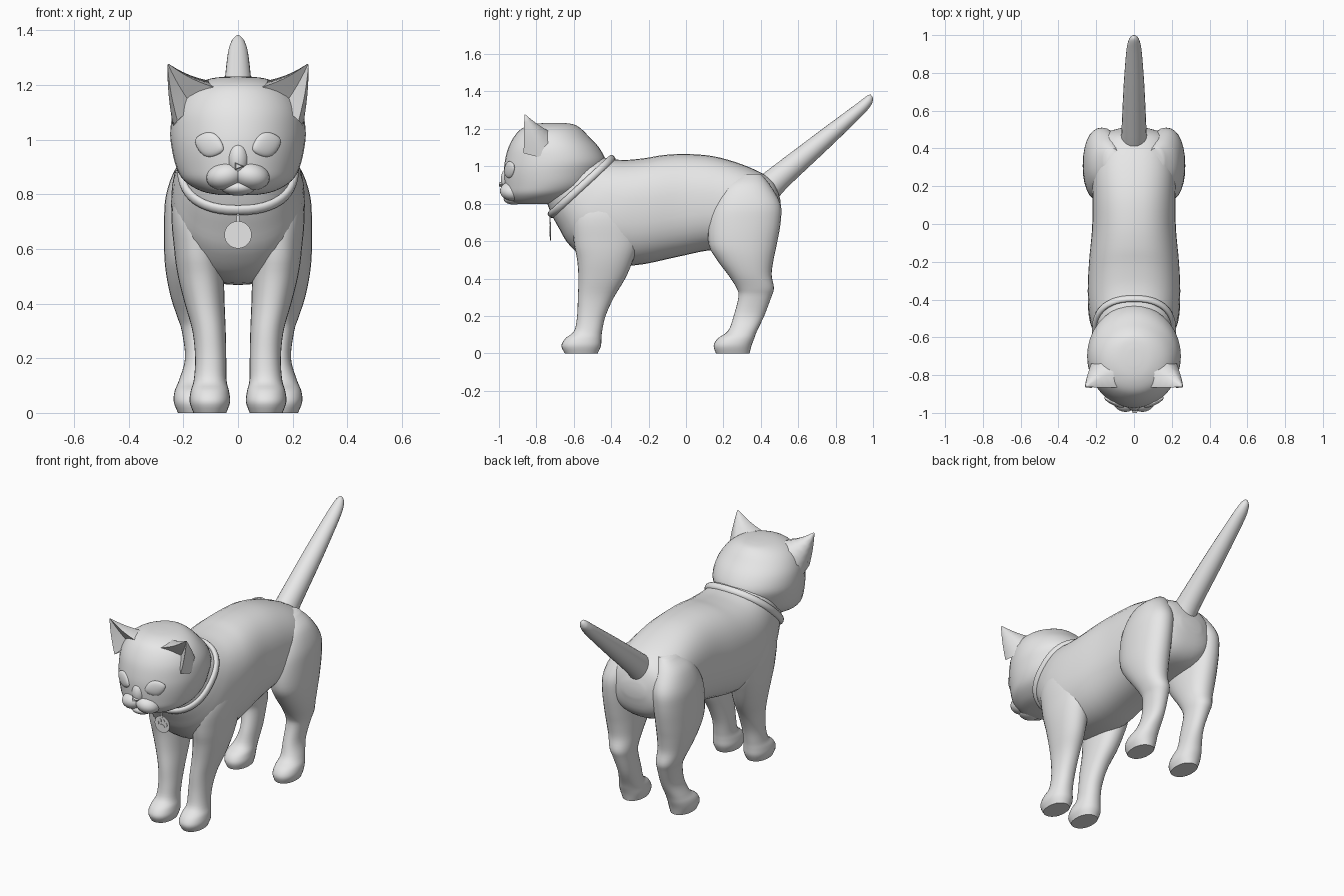
import bpy, bmesh, math
from mathutils import Vector, Matrix

grey = bpy.data.materials.new("plain_grey")
grey.diffuse_color = (0.8, 0.8, 0.8, 1)


def finish(name, bm, angle=50):
    bmesh.ops.recalc_face_normals(bm, faces=bm.faces)
    me = bpy.data.meshes.new(name)
    bm.to_mesh(me)
    bm.free()
    me.materials.append(grey)
    ob = bpy.data.objects.new(name, me)
    bpy.context.collection.objects.link(ob)
    bpy.ops.object.select_all(action='DESELECT')
    ob.select_set(True)
    bpy.context.view_layer.objects.active = ob
    bpy.ops.object.shade_smooth_by_angle(angle=math.radians(angle))
    return ob


def spline(rows, steps):
    """Smooth interpolation through rows of numbers."""
    out = []
    for i in range(len(rows) - 1):
        a, b = rows[max(i - 1, 0)], rows[i]
        c, d = rows[i + 1], rows[min(i + 2, len(rows) - 1)]
        for s in range(steps):
            t = s / steps
            out.append([0.5 * (2 * q + (r - p) * t + (2 * p - 5 * q + 4 * r - u) * t * t
                               + (3 * q - p - 3 * r + u) * t ** 3)
                        for p, q, r, u in zip(a, b, c, d)])
    return out + [list(rows[-1])]


def ring_point(row, ang, n):
    """Row: two opposite side-profile points (y, z), centre x, half width."""
    y1, z1, y2, z2, cx, w = row
    c, s = math.cos(ang), math.sin(ang)
    c = math.copysign(abs(c) ** (2 / n), c)
    s = math.copysign(abs(s) ** (2 / n), s)
    return Vector((cx + w * s, (y1 + y2) / 2 + c * (y1 - y2) / 2,
                   (z1 + z2) / 2 + c * (z1 - z2) / 2))


def bridge(bm, rings, closed=False):
    pairs = list(zip(rings, rings[1:]))
    if closed:
        pairs.append((rings[-1], rings[0]))
    for a, b in pairs:
        for i in range(len(a)):
            j = (i + 1) % len(a)
            bm.faces.new((a[i], a[j], b[j], b[i]))


def loft(name, rows, n=2.0, sides=28, steps=4):
    bm = bmesh.new()
    rings = [[bm.verts.new(ring_point(r, 2 * math.pi * i / sides, n)) for i in range(sides)]
             for r in spline(rows, steps)]
    bridge(bm, rings)
    bm.faces.new(rings[0])
    bm.faces.new(rings[-1])
    return finish(name, bm)


def ball(name, loc, size, rot=None, pinch=0.0):
    bm = bmesh.new()
    bmesh.ops.create_uvsphere(bm, u_segments=24, v_segments=14, radius=1)
    for v in bm.verts:
        v.co.z *= 1 - pinch * v.co.x ** 2
        v.co = Vector(a * b for a, b in zip(v.co, size))
    bm.transform(Matrix.Translation(loc) @ (rot or Matrix()))
    return finish(name, bm)


# Torso, from rump to neck
loft("torso", [
    (0.505, 0.82, 0.51, 0.74, 0, 0.07), (0.475, 0.905, 0.485, 0.64, 0, 0.155),
    (0.42, 0.955, 0.42, 0.58, 0, 0.20), (0.30, 1.01, 0.30, 0.56, 0, 0.222),
    (0.15, 1.053, 0.12, 0.55, 0, 0.22), (0.0, 1.066, -0.05, 0.515, 0, 0.222),
    (-0.12, 1.06, -0.28, 0.47, 0, 0.238), (-0.21, 1.045, -0.50, 0.485, 0, 0.245),
    (-0.30, 1.035, -0.62, 0.575, 0, 0.238), (-0.36, 1.035, -0.68, 0.67, 0, 0.222),
    (-0.40, 1.04, -0.72, 0.745, 0, 0.205), (-0.46, 1.05, -0.745, 0.81, 0, 0.19)],
    n=2.35, sides=36)

# Head, from chin up to crown
loft("head", [(f, z, b, z, 0, w) for z, f, b, w in [
    (0.798, -0.90, -0.72, 0.07), (0.812, -0.935, -0.65, 0.135), (0.85, -0.962, -0.55, 0.197),
    (0.90, -0.97, -0.48, 0.226), (0.97, -0.974, -0.445, 0.243), (1.03, -0.968, -0.43, 0.248),
    (1.10, -0.95, -0.465, 0.237), (1.16, -0.918, -0.52, 0.205), (1.20, -0.88, -0.56, 0.16),
    (1.224, -0.82, -0.60, 0.10), (1.232, -0.75, -0.66, 0.035)]], sides=36)

# Tail
loft("tail", [
    (0.40, 0.95, 0.48, 0.81, 0, 0.07), (0.46, 0.997, 0.54, 0.885, 0, 0.066),
    (0.70, 1.178, 0.765, 1.098, 0, 0.055), (0.90, 1.326, 0.94, 1.268, 0, 0.04),
    (0.958, 1.370, 0.988, 1.325, 0, 0.028), (0.978, 1.382, 0.999, 1.352, 0, 0.016),
    (0.988, 1.383, 0.999, 1.368, 0, 0.006)], sides=20)

# Leg sections: height, front y, back y, centre x, half width
front = [(0, -0.648, -0.472, 0.103, 0.060), (0.04, -0.666, -0.455, 0.103, 0.074),
         (0.08, -0.645, -0.452, 0.103, 0.070), (0.12, -0.598, -0.448, 0.102, 0.060),
         (0.20, -0.582, -0.43, 0.10, 0.057), (0.30, -0.578, -0.385, 0.106, 0.061),
         (0.40, -0.575, -0.325, 0.122, 0.073), (0.50, -0.582, -0.282, 0.136, 0.084),
         (0.60, -0.60, -0.25, 0.146, 0.088), (0.75, -0.60, -0.25, 0.150, 0.092),
         (0.90, -0.50, -0.30, 0.130, 0.070)]
hind = [(0, 0.16, 0.34, 0.160, 0.060), (0.04, 0.148, 0.35, 0.162, 0.073),
        (0.08, 0.17, 0.365, 0.162, 0.070), (0.12, 0.225, 0.38, 0.156, 0.060),
        (0.20, 0.255, 0.418, 0.144, 0.050), (0.30, 0.28, 0.456, 0.150, 0.056),
        (0.35, 0.27, 0.470, 0.156, 0.066), (0.42, 0.225, 0.458, 0.165, 0.080),
        (0.50, 0.165, 0.468, 0.170, 0.092), (0.58, 0.122, 0.485, 0.172, 0.098),
        (0.70, 0.12, 0.506, 0.172, 0.099), (0.80, 0.145, 0.505, 0.165, 0.098),
        (0.90, 0.20, 0.45, 0.140, 0.085), (0.96, 0.28, 0.40, 0.115, 0.040)]


def ear(name, side):
    base = [(0.065, -0.865, 1.185), (0.08, -0.77, 1.21), (0.14, -0.70, 1.17),
            (0.215, -0.71, 1.09), (0.238, -0.79, 1.05), (0.222, -0.868, 1.07),
            (0.165, -0.80, 1.12)]
    tip = Vector((0.259, -0.864, 1.281))
    bm = bmesh.new()
    rings = []
    for k in range(7):
        t = k / 6 * 0.97
        ring = []
        for i, p in enumerate(base):
            v = Vector(p).lerp(tip, t)
            bow = math.sin(math.pi * t) * 0.014
            v += Vector((0.6, 0, -0.6)) * bow if i < 3 else Vector((0.4, 0, 0)) * bow
            v.x *= side
            ring.append(bm.verts.new(v))
        rings.append(ring)
    bridge(bm, rings)
    bm.faces.new(rings[0])
    bm.faces.new(rings[-1])
    finish(name, bm, 60)


for side, label in ((-1, "right"), (1, "left")):
    for part, rows in (("front_leg", front), ("hind_leg", hind)):
        loft(f"{label}_{part}", [(f, z, b, z, side * cx, w) for z, f, b, cx, w in rows], n=2.2)
    ear(f"{label}_ear", side)
    # Almond eye, turned to follow the face and tilted up at the outer corner
    turn = Matrix.Rotation(side * math.radians(26), 4, 'Z') @ Matrix.Rotation(
        -side * math.radians(18), 4, 'Y')
    ball(f"{label}_eye", (side * 0.105, -0.944, 0.982), (0.060, 0.016, 0.045), turn, 0.35)
    # Muzzle pad
    ball(f"{label}_muzzle_pad", (side * 0.045, -0.925, 0.868), (0.072, 0.07, 0.052),
         Matrix.Rotation(side * math.radians(12), 4, 'Y'))

ball("chin", (0, -0.92, 0.825), (0.062, 0.055, 0.03))
ball("nose_bridge", (0, -0.945, 0.93), (0.04, 0.045, 0.065))

# Nose: small wedge pointing down
bm = bmesh.new()
bmesh.ops.create_cone(bm, cap_ends=True, segments=3, radius1=0.026, radius2=0.016, depth=0.03)
bm.transform(Matrix.Translation((0, -0.985, 0.903)) @ Matrix.Rotation(math.radians(90), 4, 'X')
             @ Matrix.Rotation(math.radians(-90), 4, 'Z') @ Matrix.Scale(0.75, 4, (1, 0, 0)))
finish("nose", bm, 20)

# Collar: band swept round the tilted neck section
row = (-0.395, 1.043, -0.722, 0.742, 0, 0.208)
axis = Vector((0, row[1] - row[3], -(row[0] - row[2]))).normalized()
centre = Vector((0, (row[0] + row[2]) / 2, (row[1] + row[3]) / 2))
bm = bmesh.new()
rings = []
for i in range(48):
    p = ring_point(row, 2 * math.pi * i / 48, 2.35)
    out = (p - centre).normalized()
    rings.append([bm.verts.new(p + out * 0.015 * math.cos(a) + axis * 0.021 * math.sin(a))
                  for a in (2 * math.pi * k / 10 for k in range(10))])
bridge(bm, rings, closed=True)
finish("collar", bm)


# Tag with hanging loop and raised paw print
def disc(name, x, y, z, rx, rz, depth):
    bm = bmesh.new()
    bmesh.ops.create_cone(bm, cap_ends=True, segments=28, radius1=1, radius2=1, depth=1)
    bm.transform(Matrix.Translation((x, y, z)) @ Matrix.Diagonal((rx, depth, rz, 1))
                 @ Matrix.Rotation(math.radians(90), 4, 'X'))
    finish(name, bm, 40)


disc("tag", 0, -0.725, 0.652, 0.05, 0.05, 0.006)
disc("tag_loop", 0, -0.728, 0.712, 0.005, 0.022, 0.006)
disc("paw_palm", 0, -0.729, 0.638, 0.018, 0.014, 0.004)
for i, (x, z) in enumerate([(-0.028, 0.655), (-0.011, 0.672), (0.011, 0.672), (0.028, 0.655)]):
    disc(f"paw_toe_{i + 1}", x, -0.729, z, 0.007, 0.011, 0.004)
